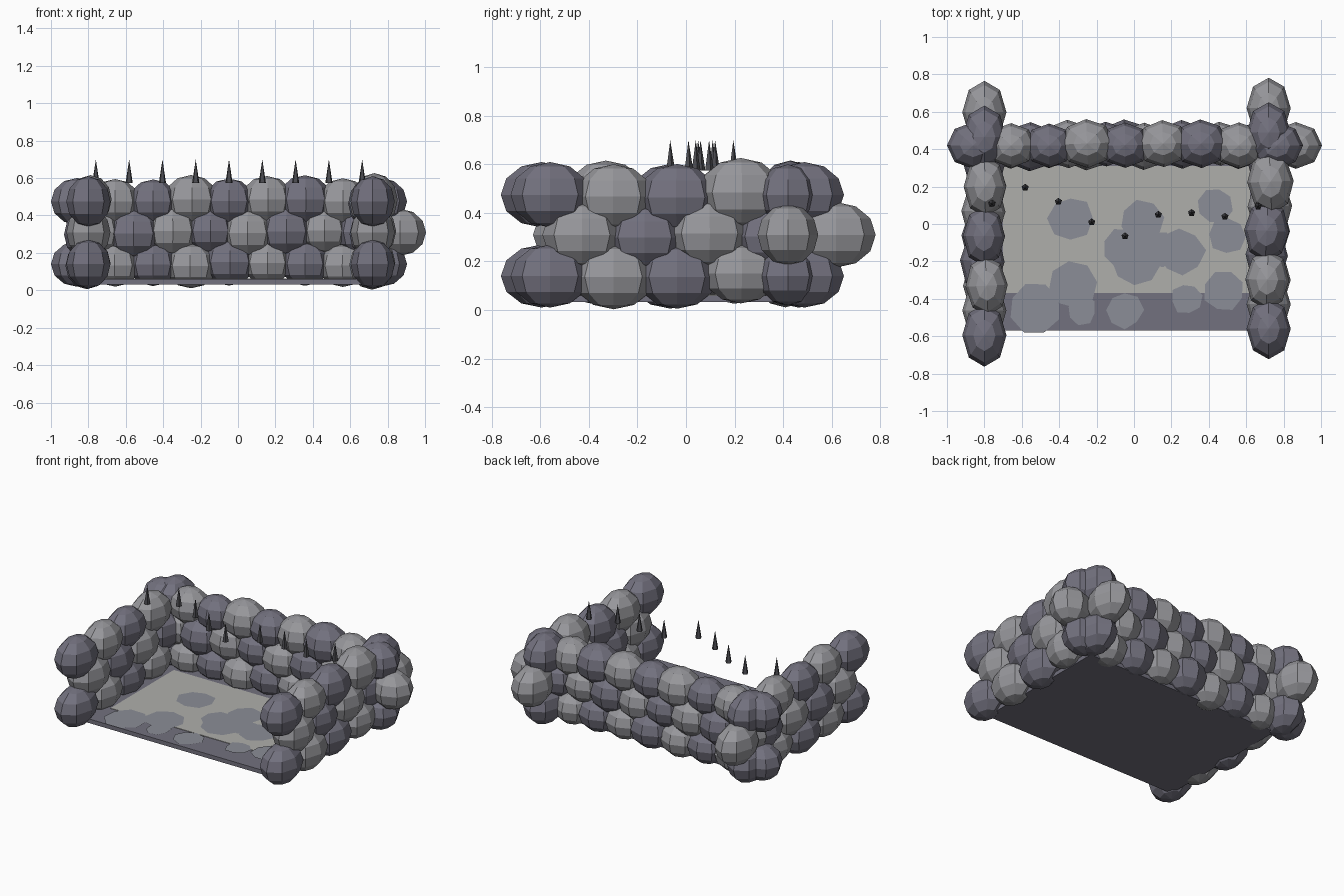
import bpy, bmesh, math, random
from mathutils import Matrix, Vector

if "Cube" in bpy.data.objects:
    bpy.data.objects.remove(bpy.data.objects["Cube"])

random.seed(4)


def material(name, r, g, b):
    m = bpy.data.materials.new(name)
    m.diffuse_color = (r, g, b, 1)
    m.use_nodes = True
    m.node_tree.nodes["Principled BSDF"].inputs["Base Color"].default_value = m.diffuse_color
    return m


LIGHT = material("light_stone", 0.31, 0.31, 0.33)
DARK = material("dark_stone", 0.17, 0.165, 0.21)
SLAB = material("slab_grey", 0.17, 0.165, 0.21)
SAND = material("sand", 0.43, 0.43, 0.41)
PATCH = material("worn_patch", 0.26, 0.27, 0.31)
SPIKE = material("spike_dark", 0.07, 0.07, 0.08)


def finish(name, bm, mats):
    me = bpy.data.meshes.new(name)
    bm.to_mesh(me)
    bm.free()
    for m in mats:
        me.materials.append(m)
    ob = bpy.data.objects.new(name, me)
    bpy.context.collection.objects.link(ob)
    return ob


def stone(bm, loc, size, yaw, mat):
    """Low-poly egg of 8 x 6 faces, long axis along the wall."""
    mtx = (Matrix.Translation(loc) @ Matrix.Rotation(yaw, 4, 'Z')
           @ Matrix.Diagonal((*size, 1)))
    new = bmesh.ops.create_uvsphere(bm, u_segments=8, v_segments=6,
                                    radius=1, matrix=mtx)
    for f in {f for v in new["verts"] for f in v.link_faces}:
        f.material_index = mat


# Three courses of stones: height, vertical radius
COURSES = [(0.14, 0.13), (0.31, 0.135), (0.475, 0.135)]


def wall(name, start, step, count, size, along_y):
    bm = bmesh.new()
    for row, (z, rz) in enumerate(COURSES):
        for i in range(count):
            end = i in (0, count - 1)
            j = 0 if end else random.uniform(-0.012, 0.012)
            d = (i + 0.5 * (row % 2)) * step
            k = 1 if end else random.uniform(0.93, 1.06)
            x, y = start
            loc = (x + j, y + d, z + j) if along_y else (x + d, y + j, z + j)
            if not along_y:
                rz_ = rz * 0.93 * k
            else:
                rz_ = rz * k
            yaw = (math.pi / 2 if along_y else 0) + j * 4
            stone(bm, loc, (size[0] * k, size[1] * k, rz_), yaw,
                  (i + row + 1) % 2)
    return finish(name, bm, [LIGHT, DARK])


wall("back_wall", (-0.86, 0.42), 0.203, 9, (0.14, 0.125), False)
wall("left_wall", (-0.80, -0.595), 0.265, 5, (0.168, 0.118), True)
wall("right_wall", (0.72, -0.56), 0.262, 5, (0.163, 0.118), True)


def box(name, x0, x1, y0, y1, z0, z1, mat):
    bm = bmesh.new()
    mtx = (Matrix.Translation(((x0 + x1) / 2, (y0 + y1) / 2, (z0 + z1) / 2))
           @ Matrix.Diagonal((x1 - x0, y1 - y0, z1 - z0, 1)))
    bmesh.ops.create_cube(bm, size=1, matrix=mtx)
    return finish(name, bm, [mat])


# Floor slab with a pale inset floor on top
box("floor_slab", -0.78, 0.70, -0.57, 0.42, 0.032, 0.060, SLAB)
box("pale_floor", -0.70, 0.62, -0.37, 0.31, 0.050, 0.063, SAND)

# Irregular worn patches on the floor: x, y, radius
patches = [(-0.34, 0.03, .12), (0.04, 0.01, .12), (-0.06, -0.13, .12),
           (0.02, -0.20, .14), (0.25, -0.15, .13), (0.13, -0.13, .10),
           (0.43, 0.10, .10), (0.50, -0.06, .10), (-0.33, -0.33, .13),
           (-0.53, -0.45, .14), (-0.28, -0.46, .08), (-0.05, -0.46, .10),
           (0.28, -0.40, .085), (0.48, -0.36, .11)]
bm = bmesh.new()
for n, (x, y, r) in enumerate(patches):
    ring = []
    for k in range(8):
        a = math.tau * k / 8 + n
        q = r * random.uniform(0.88, 1.05)
        ring.append(bm.verts.new(Vector((x + q * math.cos(a),
                                         y + q * math.sin(a),
                                         0.0645 + n * 0.0002))))
    bm.faces.new(ring)
finish("floor_patches", bm, [PATCH])

# Row of thin spikes hovering at wall-top height
bm = bmesh.new()
for i, y in enumerate((0.11, 0.195, 0.12, 0.01, -0.065,
                       0.05, 0.06, 0.04, 0.095)):
    bmesh.ops.create_cone(
        bm, cap_ends=True, segments=5, radius1=0.02, radius2=0, depth=0.125,
        matrix=Matrix.Translation((-0.76 + i * 0.178, y, 0.6375)))
finish("spikes", bm, [SPIKE])
